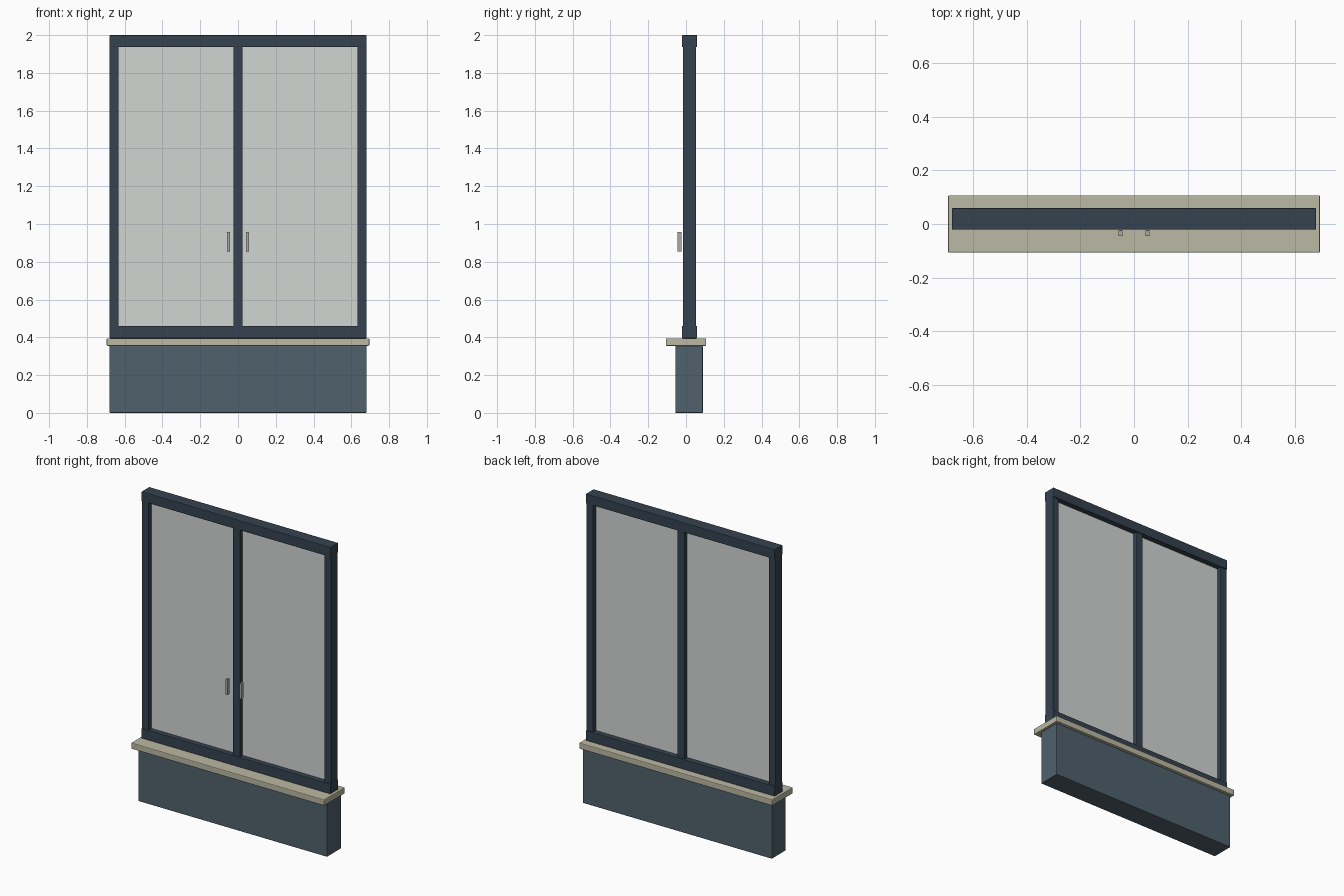
import bpy

if "Cube" in bpy.data.objects:
    bpy.data.objects.remove(bpy.data.objects["Cube"])


def material(name, color):
    m = bpy.data.materials.new(name)
    m.diffuse_color = (*color, 1)
    m.use_nodes = True
    m.node_tree.nodes["Principled BSDF"].inputs["Base Color"].default_value = m.diffuse_color
    return m


frame_mat = material("dark_frame", (0.035, 0.055, 0.08))
panel_mat = material("slate_panel", (0.08, 0.12, 0.15))
sill_mat = material("stone_sill", (0.50, 0.48, 0.36))
glass_mat = material("pale_glass", (0.64, 0.67, 0.65))
metal_mat = material("handle_metal", (0.40, 0.41, 0.40))


def box(name, x, y, z, mat, bevel=0.0):
    """Box from (min, max) ranges, with optional chamfered edges."""
    lo, hi = zip(x, y, z)
    bpy.ops.mesh.primitive_cube_add(
        size=1, location=[(a + b) / 2 for a, b in zip(lo, hi)])
    ob = bpy.context.object
    ob.name = name
    ob.scale = [b - a for a, b in zip(lo, hi)]
    bpy.ops.object.transform_apply(location=False, rotation=False, scale=True)
    ob.data.materials.append(mat)
    if bevel:
        mod = ob.modifiers.new("edge_bevel", "BEVEL")
        mod.width = bevel
        mod.segments = 2
    return ob


W = 0.68
RAIL_Y = (-0.021, 0.059)
POST_Y = (-0.017, 0.053)

# Lower wall panel and projecting sill
box("base_panel", (-W, W), (-0.056, 0.089), (0, 0.355), panel_mat, 0.003)
box("sill", (-0.695, 0.695), (-0.107, 0.107), (0.355, 0.395), sill_mat, 0.005)

# Horizontal rails and centre mullion
box("bottom_rail", (-W, W), RAIL_Y, (0.395, 0.46), frame_mat, 0.003)
box("top_rail", (-W, W), RAIL_Y, (1.937, 2.0), frame_mat, 0.003)
box("mullion", (-0.025, 0.025), POST_Y, (0.455, 1.942), frame_mat, 0.003)

# Mirrored posts, panes and handles
for side, s in (("left", -1), ("right", 1)):
    def span(a, b):
        return tuple(sorted((s * a, s * b)))
    box("post_" + side, span(0.632, W), POST_Y, (0.455, 1.942), frame_mat, 0.003)
    box("pane_" + side, span(0.022, 0.635), (0.012, 0.024), (0.457, 1.94), glass_mat)
    box("handle_" + side, span(0.043, 0.058), (-0.045, -0.023), (0.855, 0.957),
        metal_mat, 0.002)
